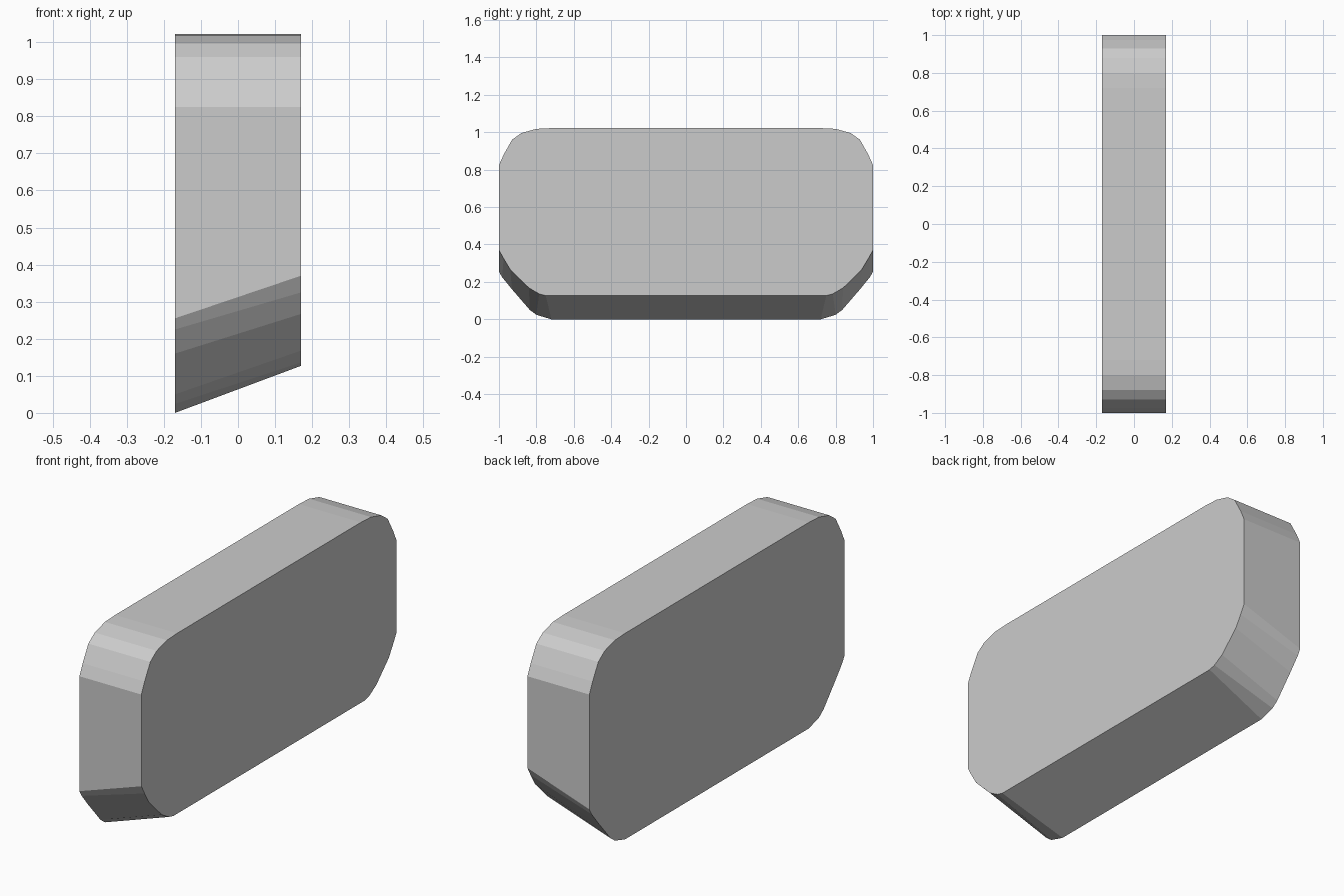
import bpy
import bmesh

if "Cube" in bpy.data.objects:
    bpy.data.objects.remove(bpy.data.objects["Cube"])

HALF_DEPTH = 0.17

# Upper corner, shared by both faces (y, z), from side to top
top = [(1.0, 0.825), (0.975, 0.88), (0.93, 0.96), (0.88, 0.996), (0.80, 1.018), (0.72, 1.022)]
# Lower corners, from bottom to side: the underside slopes up towards +x
low_back = [(0.72, 0.0), (0.80, 0.024), (0.835, 0.05), (0.93, 0.16), (0.983, 0.225), (1.0, 0.255)]
low_front = [(0.75, 0.127), (0.785, 0.136), (0.84, 0.168), (0.94, 0.267), (0.975, 0.325), (1.0, 0.37)]


def outline(low):
    """Closed outline made from one half and its mirror image."""
    half = low + top
    return half + [(-y, z) for y, z in reversed(half)]


# Panel: loft between the two face outlines
bm = bmesh.new()
rings = [[bm.verts.new((x, y, z)) for y, z in outline(low)]
         for x, low in ((-HALF_DEPTH, low_back), (HALF_DEPTH, low_front))]
back, front = rings
bm.faces.new(front)
bm.faces.new(back[::-1])
n = len(back)
for i in range(n):
    j = (i + 1) % n
    bm.faces.new((back[i], back[j], front[j], front[i]))
bmesh.ops.recalc_face_normals(bm, faces=bm.faces)

mesh = bpy.data.meshes.new("rounded_panel")
bm.to_mesh(mesh)
bm.free()
panel = bpy.data.objects.new("rounded_panel", mesh)
bpy.context.collection.objects.link(panel)
